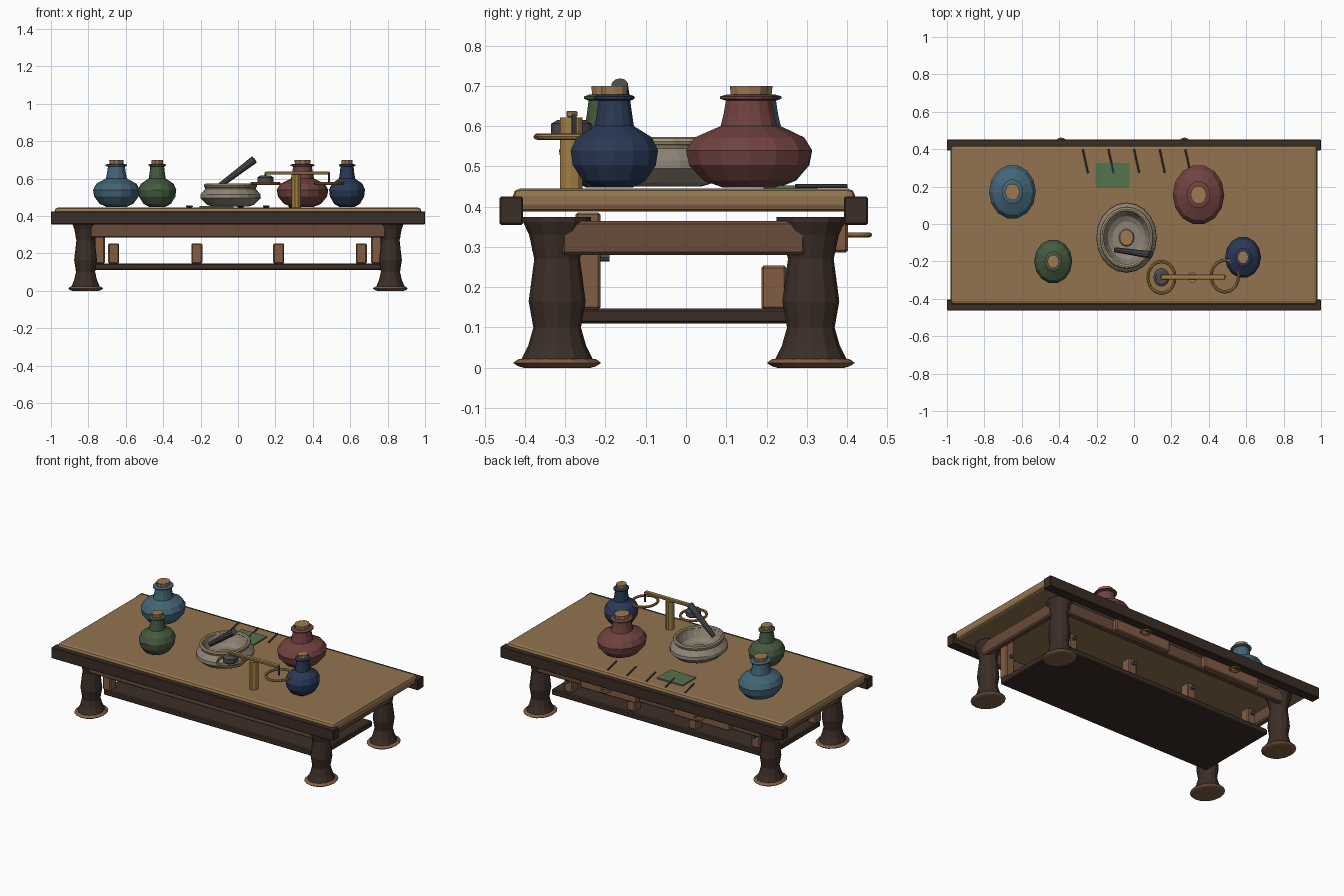
import bpy, math
from mathutils import Vector

if "Cube" in bpy.data.objects:
    bpy.data.objects.remove(bpy.data.objects["Cube"])


def mat(name, r, g, b):
    m = bpy.data.materials.new(name)
    m.diffuse_color = (r, g, b, 1)
    m.use_nodes = True
    m.node_tree.nodes["Principled BSDF"].inputs["Base Color"].default_value = m.diffuse_color
    return m


TAN = mat("tan_wood", .29, .175, .08)
DARK = mat("dark_wood", .045, .027, .02)
MID = mat("mid_wood", .14, .07, .042)
LIGHT = mat("light_wood", .22, .11, .06)
BRASS = mat("brass", .36, .21, .06)
CORK = mat("cork", .34, .19, .09)
STONE = mat("stone", .27, .23, .18)
RIM = mat("stone_rim", .40, .32, .20)
IRON = mat("iron", .07, .07, .075)
GREEN_CLOTH = mat("green_sheet", .09, .17, .08)
BLUE = mat("blue_glass", .055, .13, .18)
GREEN = mat("green_glass", .06, .10, .05)
RED = mat("red_glass", .16, .055, .05)
NAVY = mat("navy_glass", .022, .04, .09)

SY = 1.16  # round parts are stretched in y


def link(name, verts, faces, m):
    me = bpy.data.meshes.new(name)
    me.from_pydata(verts, [], faces)
    me.materials.append(m)
    ob = bpy.data.objects.new(name, me)
    bpy.context.collection.objects.link(ob)
    return ob


def box(name, lo, hi, m, bevel=0, segs=1):
    v = [(x, y, z) for x in (lo[0], hi[0]) for y in (lo[1], hi[1]) for z in (lo[2], hi[2])]
    f = [(0, 1, 3, 2), (4, 6, 7, 5), (0, 4, 5, 1), (2, 3, 7, 6), (0, 2, 6, 4), (1, 5, 7, 3)]
    ob = link(name, v, f, m)
    if bevel:
        b = ob.modifiers.new("bevel", 'BEVEL')
        b.width, b.segments = bevel, segs
    return ob


def lathe(name, profile, x, y, m, n=14, sy=SY):
    """Spin (radius, z) points around a vertical axis and cap both ends."""
    v, f = [], []
    for r, z in profile:
        for i in range(n):
            a = 2 * math.pi * i / n
            v.append((x + r * math.cos(a), y + r * sy * math.sin(a), z))
    for k in range(len(profile) - 1):
        for i in range(n):
            j = (i + 1) % n
            f.append((k * n + i, k * n + j, (k + 1) * n + j, (k + 1) * n + i))
    f.append(tuple(reversed(range(n))))
    f.append(tuple(range((len(profile) - 1) * n, len(profile) * n)))
    return link(name, v, f, m)


def ring(name, x, y, z, R, r, m, n=20, sy=SY):
    bpy.ops.mesh.primitive_torus_add(major_segments=n, minor_segments=8, major_radius=R,
                                     minor_radius=r, location=(x, y, z))
    ob = bpy.context.object
    ob.name = name
    ob.scale = (1, sy, 1)
    ob.data.materials.append(m)
    return ob


def rod(name, a, b, r1, r2, m, n=10):
    a, b = Vector(a), Vector(b)
    d = b - a
    bpy.ops.mesh.primitive_cone_add(vertices=n, radius1=r1, radius2=r2, depth=d.length,
                                    location=(a + b) / 2)
    ob = bpy.context.object
    ob.name = name
    ob.rotation_euler = d.to_track_quat('Z', 'Y').to_euler()
    ob.data.materials.append(m)
    return ob


# table top with dark edge rails
box("table_top", (-.98, -.43, .388), (.98, .42, .445), TAN, .018, 2)
box("front_edge_rail", (-1, -.463, .355), (1, -.405, .425), DARK, .004)
box("back_edge_rail", (-1, .392, .355), (1, .452, .425), DARK, .004)

# turned legs with ring feet
LEG = [(.078, .012), (.076, .022), (.062, .055), (.051, .10), (.061, .165),
       (.049, .27), (.06, .33), (.073, .362), (.073, .374)]
for sx, xn in ((-1, "left"), (1, "right")):
    for y, yn in ((-.32, "front"), (.31, "back")):
        lathe(f"{yn}_{xn}_leg", LEG, sx * .815, y, DARK, 12)
        lathe(f"{yn}_{xn}_foot", [(.072, 0), (.084, .004), (.094, .012), (.084, .021), (.07, .023)],
              sx * .815, y, LIGHT, 16)
    # end apron and corner brace with its bolt
    box(f"{xn}_end_apron", (sx * .85 - .02, -.31, .28), (sx * .85 + .02, .297, .365), MID, .008)
    box(f"{xn}_brace", (sx * .74 - .028, -.275, .145), (sx * .74 + .028, -.212, .386), LIGHT, .006)
    rod(f"{xn}_brace_bolt", (sx * .74, -.215, .274), (sx * .74, -.19, .274), .01, .01, IRON, 8)

# long aprons, shelf
box("front_apron", (-.79, -.382, .285), (.79, -.342, .365), MID, .006)
box("back_apron", (-.79, .335, .285), (.79, .372, .365), MID, .006)
box("shelf", (-.765, -.27, .11), (.765, .27, .147), DARK, .006)

# drawers with ring pulls at the back
for i, x in enumerate((-.39, .27)):
    box(f"drawer_front_{i}", (x - .2, .36, .286), (x + .2, .402, .36), LIGHT, .006)
    ring(f"drawer_pull_{i}", x, .428, .33, .028, .006, BRASS, 16, 1)

# small blocks with knobs on the shelf
for i, x in enumerate((-.665, -.22, .217, .66)):
    box(f"shelf_block_{i}", (x - .029, .187, .145), (x + .029, .25, .254), LIGHT, .006)
    rod(f"shelf_block_knob_{i}", (x, .245, .22), (x, .27, .22), .011, .011, IRON, 8)

# corked flasks
BODY = [(.42, .448), (.72, .465), (.95, .503), (1, .54), (.86, .572), (.45, .6), (.40, .63), (.36, .668)]
for name, x, y, R, m in (("blue", -.65, .172, .125, BLUE), ("green", -.432, -.2, .102, GREEN),
                         ("red", .345, .156, .138, RED), ("navy", .583, -.178, .096, NAVY)):
    lathe(f"{name}_flask", [(r * R, z) for r, z in BODY], x, y, m)
    lathe(f"{name}_flask_lip", [(.36 * R, .663), (.46 * R, .668), (.46 * R, .674), (.36 * R, .678)], x, y, m)
    lathe(f"{name}_cork", [(.29 * R, .67), (.31 * R, .70)], x, y, CORK, 10)

# mortar and pestle
MX, MY = -.04, -.073
lathe("mortar", [(.095, .45), (.125, .46), (.162, .495), (.16, .515), (.135, .545), (.14, .565),
                 (.125, .568), (.115, .54), (.1, .51), (.075, .495)], MX, MY, STONE, 20)
ring("mortar_rim", MX, MY, .562, .132, .011, RIM, 24)
lathe("mortar_powder", [(.042, .494), (.036, .502)], MX, MY, CORK, 12)
rod("pestle", (-.1, -.138, .56), (.088, -.165, .702), .014, .021, IRON)

# balance scale
lathe("scale_post", [(.025, .445), (.025, .622)], .312, -.285, BRASS, 10)
box("scale_beam", (.145, -.297, .622), (.488, -.27, .638), BRASS, .003)
for n, x, y in (("left", .147, -.285), ("right", .486, -.278)):
    ring(f"{n}_pan_ring", x, y, .574, .073, .008, BRASS, 20)
    rod(f"{n}_hanger", (x, y, .572), (x, y, .632), .006, .006, IRON, 8)
lathe("scale_weight", [(.036, .572), (.043, .58), (.043, .606), (.03, .615)], .147, -.285, IRON, 12)

# sheet and thin sticks lying on the top
box("green_sheet", (-.205, .192, .445), (-.025, .327, .453), GREEN_CLOTH)
for i in range(5):
    x = -.26 + .137 * i
    rod(f"stick_{i}", (x - .014, .4, .451), (x + .014, .272, .451), .005, .005, IRON, 8)
